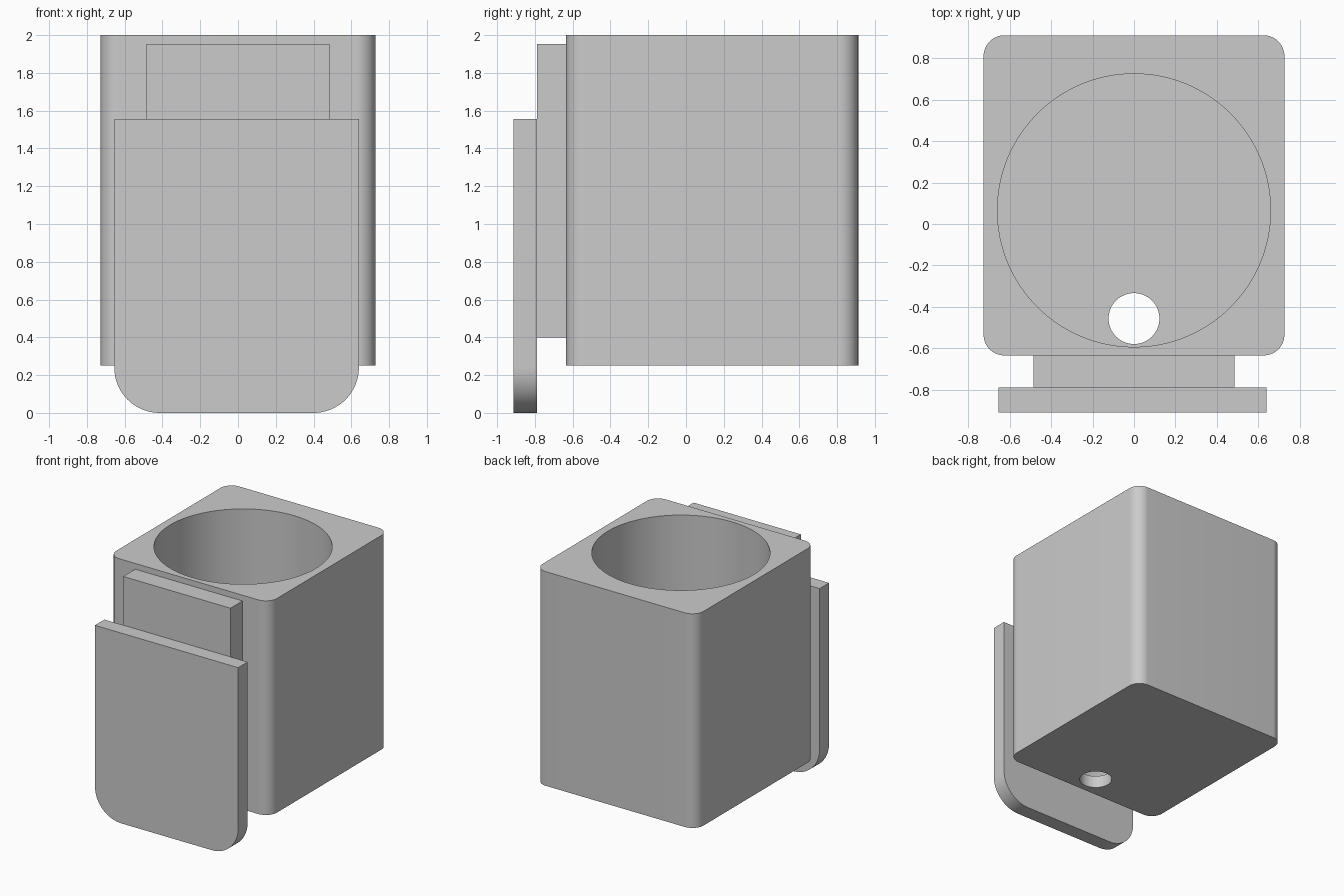
import bpy
import bmesh
from math import cos, sin, pi, radians

cube = bpy.data.objects.get("Cube")
if cube:
    bpy.data.objects.remove(cube, do_unlink=True)

# Single plain grey
grey = bpy.data.materials.new("plain_grey")
grey.use_nodes = True
colour = (0.6, 0.6, 0.6, 1)
grey.diffuse_color = colour
grey.node_tree.nodes["Principled BSDF"].inputs["Base Color"].default_value = colour


def block(name, low, high, axis=None, radius=0, segments=16, keep=lambda edge: True):
    """Box between two corners, rounding the edges that run along an axis."""
    bm = bmesh.new()
    bmesh.ops.create_cube(bm, size=1)
    for v in bm.verts:
        v.co = [low[i] if v.co[i] < 0 else high[i] for i in range(3)]
    if radius:
        edges = [e for e in bm.edges
                 if abs((e.verts[0].co - e.verts[1].co).normalized()[axis]) > 0.9 and keep(e)]
        bmesh.ops.bevel(bm, geom=edges, offset=radius, segments=segments,
                        profile=0.5, affect='EDGES')
    return finish(name, bm)


def finish(name, bm):
    mesh = bpy.data.meshes.new(name)
    bm.to_mesh(mesh)
    bm.free()
    mesh.materials.append(grey)
    obj = bpy.data.objects.new(name, mesh)
    bpy.context.collection.objects.link(obj)
    return obj


def activate(obj):
    bpy.ops.object.select_all(action='DESELECT')
    obj.select_set(True)
    bpy.context.view_layer.objects.active = obj


def drill(target, radius, y, bottom, top, sides):
    """Cut a vertical round hole through the target."""
    bm = bmesh.new()
    ring = [bm.verts.new((radius * cos(2 * pi * i / sides),
                          y + radius * sin(2 * pi * i / sides), bottom))
            for i in range(sides)]
    base = bm.faces.new(ring)
    wall = bmesh.ops.extrude_face_region(bm, geom=[base])
    for v in wall["geom"]:
        if isinstance(v, bmesh.types.BMVert):
            v.co.z = top
    bmesh.ops.recalc_face_normals(bm, faces=bm.faces)
    cutter = finish("hole_cutter", bm)
    cutter.hide_render = True
    mod = target.modifiers.new("hole", 'BOOLEAN')
    mod.operation = 'DIFFERENCE'
    mod.solver = 'EXACT'
    mod.object = cutter
    activate(target)
    bpy.ops.object.modifier_apply(modifier=mod.name)
    bpy.data.objects.remove(cutter, do_unlink=True)


# Cup body with a round well and a drain hole in its floor
body = block("cup_body", (-0.727, -0.635, 0.25), (0.727, 0.912, 2), axis=2, radius=0.1)
drill(body, 0.66, 0.066, 0.35, 2.2, 128)
drill(body, 0.123, -0.457, 0.1, 0.6, 64)

# Spacer joining the body to the clip plate
spacer = block("spacer", (-0.485, -0.79, 0.4), (0.485, -0.635, 1.953))

# Clip plate with rounded lower corners
plate = block("clip_plate", (-0.655, -0.912, 0), (0.64, -0.79, 1.555), axis=1, radius=0.24,
              keep=lambda e: e.verts[0].co.z < 0.5)

for part in (body, spacer, plate):
    activate(part)
    bpy.ops.object.shade_smooth_by_angle(angle=radians(30))
